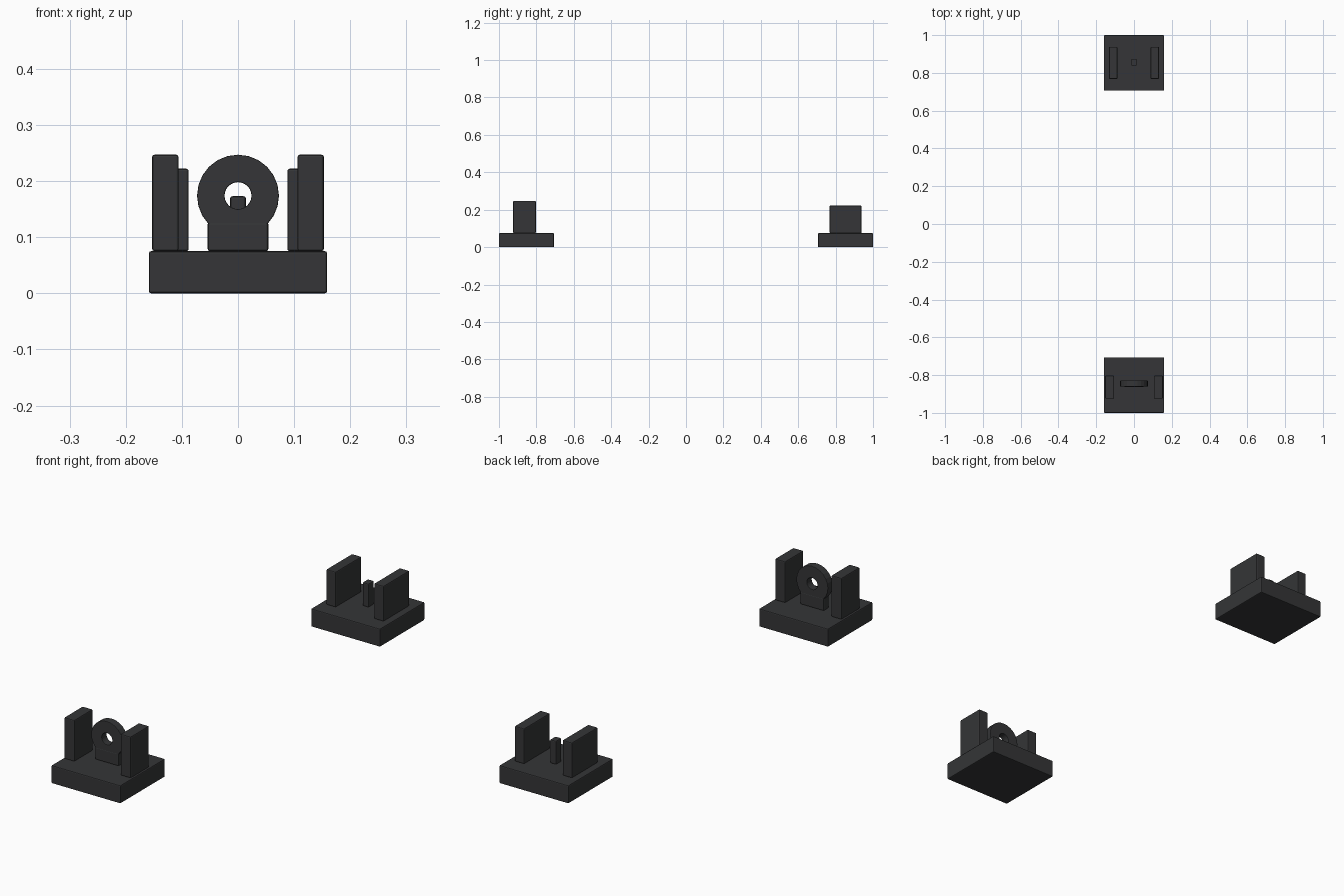
import bpy, bmesh, math

if "Cube" in bpy.data.objects:
    bpy.data.objects.remove(bpy.data.objects["Cube"])

mat = bpy.data.materials.new("dark_metal")
mat.diffuse_color = (0.035, 0.036, 0.038, 1)
mat.use_nodes = True
mat.node_tree.nodes["Principled BSDF"].inputs["Base Color"].default_value = mat.diffuse_color


def finish(name, bm, bevel):
    me = bpy.data.meshes.new(name)
    bmesh.ops.recalc_face_normals(bm, faces=bm.faces[:])
    bm.to_mesh(me)
    bm.free()
    me.materials.append(mat)
    ob = bpy.data.objects.new(name, me)
    bpy.context.collection.objects.link(ob)
    mod = ob.modifiers.new("edge_bevel", 'BEVEL')
    mod.width = bevel
    mod.segments = 2
    mod.limit_method = 'ANGLE'
    mod.angle_limit = math.radians(40)
    return ob


def box(name, x, y, z, bevel=0.004):
    """Box from (min, max) ranges on each axis."""
    bm = bmesh.new()
    bmesh.ops.create_cube(bm, size=1)
    for v in bm.verts:
        for i, (lo, hi) in enumerate((x, y, z)):
            v.co[i] = (lo + hi) / 2 + v.co[i] * (hi - lo)
    return finish(name, bm, bevel)


def washer(name, y, z, r_out, r_in, thick, n=24):
    """Flat ring with its axis along y."""
    bm = bmesh.new()
    section = [(r_out, -1), (r_out, 1), (r_in, 1), (r_in, -1)]
    loops = []
    for i in range(n):
        a = 2 * math.pi * i / n
        loops.append([bm.verts.new((r * math.cos(a), y + s * thick / 2, z + r * math.sin(a)))
                      for r, s in section])
    for i in range(n):
        a, b = loops[i], loops[(i + 1) % n]
        for j in range(4):
            k = (j + 1) % 4
            bm.faces.new((a[j], a[k], b[k], b[j]))
    return finish(name, bm, 0.002)


TOP = 0.075

# Bases
box("rear_base", (-0.159, 0.159), (-1.0, -0.706), (0, TOP))
box("front_base", (-0.159, 0.159), (0.706, 1.0), (0, TOP))

# Protective ears, one pair per base
for side, s in (("left", -1), ("right", 1)):
    box(f"rear_ear_{side}", sorted((s * 0.106, s * 0.153)), (-0.924, -0.803), (TOP, 0.247))
    box(f"front_ear_{side}", sorted((s * 0.088, s * 0.132)), (0.768, 0.938), (TOP, 0.222))

# Rear aperture ring on its stem
box("aperture_stem", (-0.054, 0.054), (-0.862, -0.828), (TOP, 0.127))
washer("aperture_ring", -0.845, 0.174, 0.073, 0.024, 0.033)

# Front post
box("front_post", (-0.014, 0.014), (0.838, 0.874), (TOP, 0.173))
